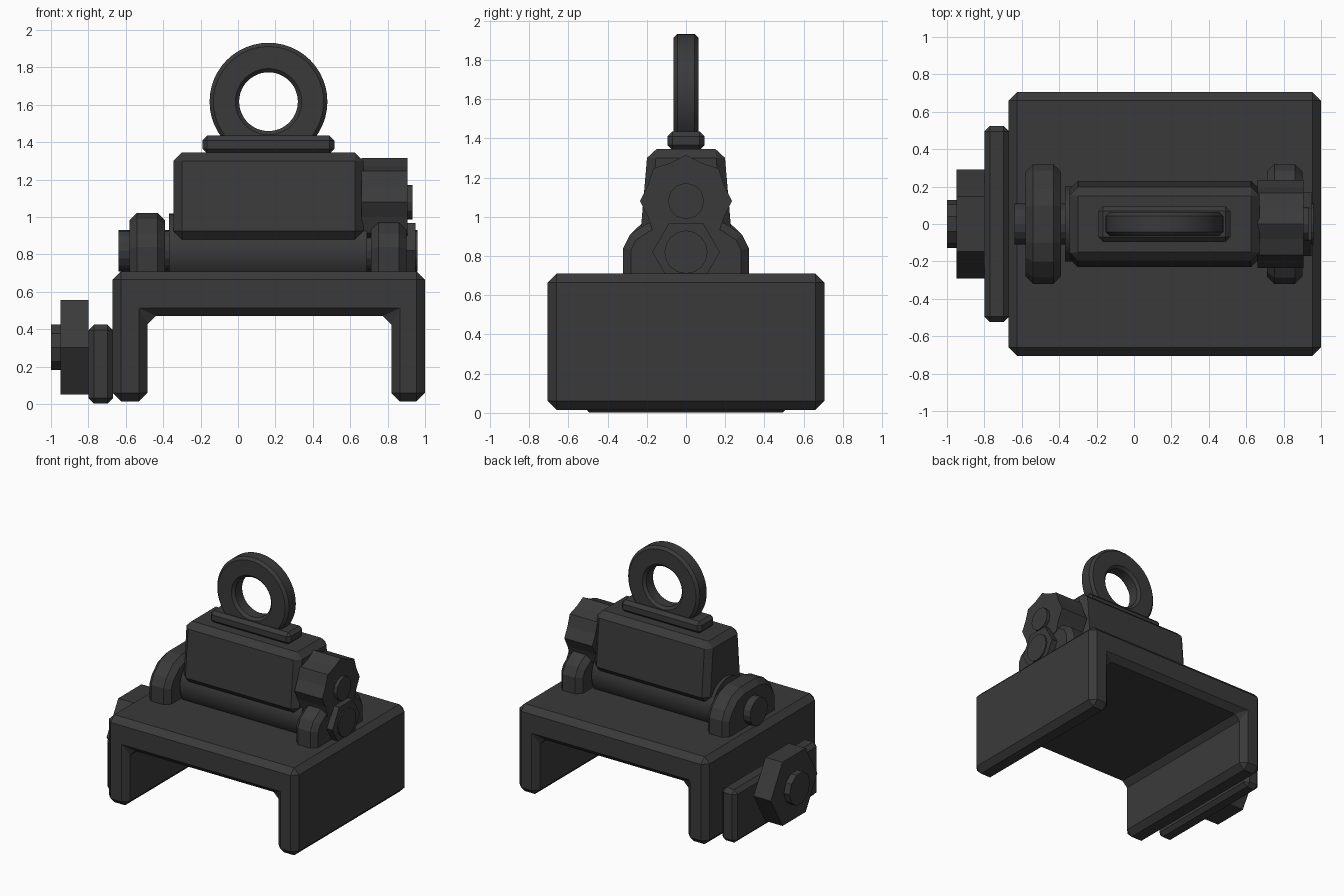
import bpy, bmesh, math

if "Cube" in bpy.data.objects:
    bpy.data.objects.remove(bpy.data.objects["Cube"])

steel = bpy.data.materials.new("dark steel")
steel.use_nodes = True
colour = (0.042, 0.042, 0.042, 1)
steel.diffuse_color = colour
steel.node_tree.nodes["Principled BSDF"].inputs["Base Color"].default_value = colour


def finish(name, bm, bevel=0, smooth=False):
    bmesh.ops.recalc_face_normals(bm, faces=bm.faces)
    mesh = bpy.data.meshes.new(name)
    bm.to_mesh(mesh)
    bm.free()
    mesh.materials.append(steel)
    obj = bpy.data.objects.new(name, mesh)
    bpy.context.collection.objects.link(obj)
    if bevel:
        mod = obj.modifiers.new("chamfer", "BEVEL")
        mod.width = bevel
        mod.segments = 1
        mod.limit_method = "ANGLE"
        mod.angle_limit = math.radians(35)
    if smooth:
        bpy.ops.object.select_all(action="DESELECT")
        obj.select_set(True)
        bpy.context.view_layer.objects.active = obj
        bpy.ops.object.shade_smooth_by_angle(angle=math.radians(30))
    return obj


def extrude(name, points, axis, start, end, bevel=0, smooth=False):
    """Extrude a closed 2D outline along x (points are y, z) or y (points are x, z)."""
    bm = bmesh.new()
    verts = [bm.verts.new((start, a, b) if axis == "x" else (a, start, b)) for a, b in points]
    face = bm.faces.new(verts)
    moved = bmesh.ops.extrude_face_region(bm, geom=[face], use_keep_orig=True)["geom"]
    shift = (end - start, 0, 0) if axis == "x" else (0, end - start, 0)
    bmesh.ops.translate(bm, vec=shift, verts=[v for v in moved if isinstance(v, bmesh.types.BMVert)])
    return finish(name, bm, bevel, smooth)


def block(name, x0, x1, half_y, z0, z1, bevel, top_y=None):
    top_y = top_y or half_y
    outline = [(-half_y, z0), (half_y, z0), (top_y, z1), (-top_y, z1)]
    return extrude(name, outline, "x", x0, x1, bevel)


def polygon(radii, sides, z):
    return [(radii[i % len(radii)] * math.cos(math.tau * i / sides),
             z + radii[i % len(radii)] * math.sin(math.tau * i / sides)) for i in range(sides)]


def disc(name, x0, x1, z, radius, sides, smooth=False):
    return extrude(name, polygon([radius], sides, z), "x", x0, x1, 0, smooth)


# Channel-shaped base
channel = [(-0.67, 0.015), (-0.485, 0.015), (-0.485, 0.47), (0.82, 0.47),
           (0.82, 0.015), (1.0, 0.015), (1.0, 0.71), (-0.67, 0.71)]
extrude("base_channel", channel, "y", -0.705, 0.705, 0.045)

# Side clamp with hex nut and bolt
block("clamp_plate", -0.80, -0.668, 0.525, 0.003, 0.425, 0.03)
disc("clamp_nut", -0.95, -0.80, 0.303, 0.292, 6)
disc("clamp_bolt", -1.0, -0.95, 0.303, 0.128, 10)

# Hinge ears
for side, x0, x1, top in (("right", -0.58, -0.39, 1.03), ("left", 0.71, 0.90, 1.005)):
    half = [(0.32, 0.6), (0.32, 0.84), (0.285, 0.91), (0.2, top - 0.04), (0.1, top - 0.008)]
    outline = half + [(-y, z) for y, z in reversed(half)]
    extrude(side + "_hinge_ear", outline, "x", x0, x1, 0.04)

# Hinge barrel, pin and pin nut
disc("hinge_barrel", -0.37, 0.69, 0.82, 0.2, 32, True)
disc("hinge_pin", -0.64, 0.96, 0.82, 0.11, 16)
disc("pin_nut", 0.89, 0.95, 0.82, 0.172, 6)

# Swinging body and its pedestal
block("body", -0.345, 0.67, 0.235, 0.88, 1.345, 0.045, 0.195)
block("ring_pedestal", -0.19, 0.515, 0.095, 1.34, 1.435, 0.025)

# Scalloped knob with its bolt
extrude("knob", polygon([0.235, 0.21], 16, 1.08), "x", 0.66, 0.905)
disc("knob_bolt", 0.90, 0.932, 1.08, 0.092, 12)

# Sight ring: a chamfered section swept around the hole
section = [(0.157, 0.043), (0.177, 0.063), (0.295, 0.063), (0.315, 0.043)]
section += [(r, -y) for r, y in reversed(section)]
ring = bmesh.new()
steps = 48
loops = []
for i in range(steps):
    a = math.tau * i / steps
    loops.append([ring.verts.new((0.163 + r * math.cos(a), y, 1.617 + r * math.sin(a)))
                  for r, y in section])
for i in range(steps):
    here, there = loops[i], loops[(i + 1) % steps]
    for j in range(len(section)):
        k = (j + 1) % len(section)
        ring.faces.new((here[j], here[k], there[k], there[j]))
finish("sight_ring", ring, 0, True)
